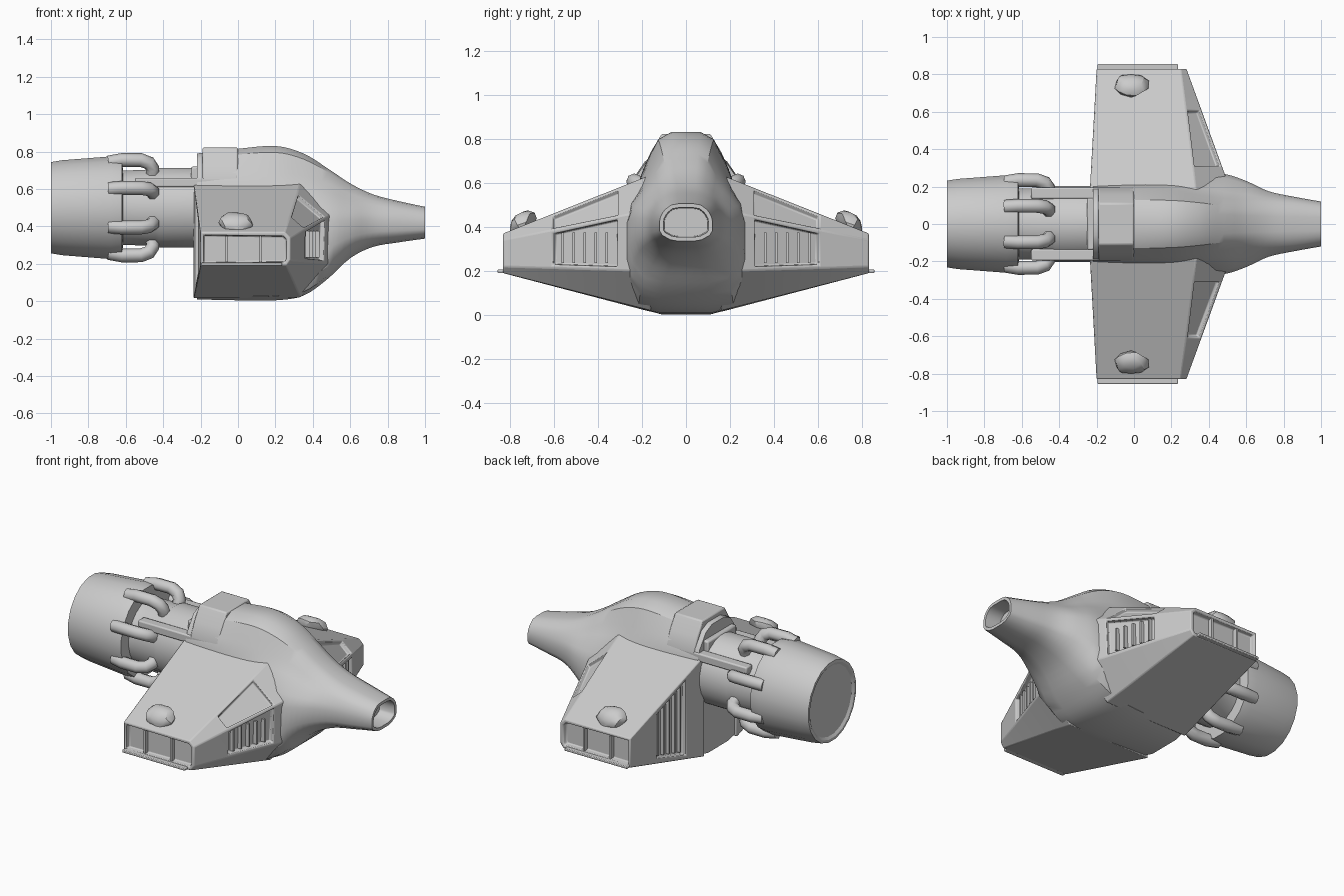
import bpy, bmesh, math, random
from mathutils import Vector

if "Cube" in bpy.data.objects:
    bpy.data.objects.remove(bpy.data.objects["Cube"])

random.seed(4)


def make(name, bm, mirror=False, bevel=0.0):
    me = bpy.data.meshes.new(name)
    bmesh.ops.recalc_face_normals(bm, faces=bm.faces[:])
    bm.to_mesh(me)
    bm.free()
    ob = bpy.data.objects.new(name, me)
    bpy.context.collection.objects.link(ob)
    if mirror:
        ob.modifiers.new("mirror", 'MIRROR').use_axis = (False, True, False)
    if bevel:
        b = ob.modifiers.new("bevel", 'BEVEL')
        b.width, b.segments, b.limit_method = bevel, 2, 'ANGLE'
    return ob


def loft(rings):
    """Skin closed rings; returns bmesh, side faces per bay, start and end cap."""
    bm = bmesh.new()
    vs = [[bm.verts.new(p) for p in r] for r in rings]
    n = len(rings[0])
    bays = [[bm.faces.new((a[j], a[(j + 1) % n], b[(j + 1) % n], b[j])) for j in range(n)]
            for a, b in zip(vs, vs[1:])]
    caps = [bm.faces.new(vs[0]), bm.faces.new(vs[-1])]
    bmesh.ops.recalc_face_normals(bm, faces=bm.faces[:])
    return bm, bays, caps


def recess(bm, face, rim, depth):
    bmesh.ops.inset_individual(bm, faces=[face], thickness=rim, depth=0)
    bmesh.ops.inset_individual(bm, faces=[face], thickness=0.004, depth=-depth)


def box(name, c, s, mirror=False, bevel=0.0):
    bm = bmesh.new()
    bmesh.ops.create_cube(bm, size=1)
    for v in bm.verts:
        v.co = Vector(c) + Vector([v.co[i] * s[i] for i in range(3)])
    return make(name, bm, mirror, bevel)


def lerp(a, b, t):
    return a + (b - a) * t


def catmull(rows, steps):
    out = []
    for i in range(len(rows) - 1):
        p = [rows[max(0, min(len(rows) - 1, i + k))] for k in (-1, 0, 1, 2)]
        for s in range(steps):
            t = s / steps
            out.append([0.5 * (2 * b + (c - a) * t + (2 * a - 5 * b + 4 * c - d) * t * t
                               + (3 * b - a - 3 * c + d) * t ** 3) for a, b, c, d in zip(*p)])
    return out + [list(rows[-1])]


def section(x, zb, zt, wb, wm, ws, zs, wt):
    h = zt - zb
    low = .14 if x < .5 else .2
    half = [(wt, zt), (ws, zs), (wm, zb + .6 * h), (wm, zb + low * h), (wb, zb)]
    pts = half + [(-y, z) for y, z in reversed(half)]
    ring = []
    for i, q in enumerate(pts):  # cut the corners so the hull reads rounded
        a, b = pts[i - 1], pts[(i + 1) % len(pts)]
        for o in (a, b):
            ring.append((x, lerp(q[0], o[0], .2), lerp(q[1], o[1], .2)))
    return ring


# Fuselage: x, bottom, top, bottom width, mid width, shoulder width/height, top width
hull = [(-.22, .01, .79, .17, .21, .2, .65, .1), (0, .005, .815, .18, .235, .2, .66, .11),
        (.2, .005, .83, .19, .25, .19, .66, .11), (.35, .03, .79, .2, .265, .17, .64, .1),
        (.48, .12, .71, .18, .268, .15, .61, .085), (.6, .23, .63, .12, .23, .14, .56, .075),
        (.72, .29, .572, .09, .175, .13, .53, .07), (.86, .315, .535, .075, .145, .12, .5, .065),
        (1, .335, .505, .06, .12, .1, .475, .06)]
bm, bays, caps = loft([section(*r) for r in catmull(hull, 4)])
recess(bm, caps[1], .018, .1)
make("fuselage", bm)

# Raised hatch behind the canopy
prof = [(.11, .822), (.16, .74), (.195, .66), (.195, .6)]
prof += [(-y, z) for y, z in reversed(prof)]
bm, _, _ = loft([[(x, y, z) for y, z in prof] for x in (-.19, 0)])
make("hatch", bm, bevel=.008)

# Wings, with recessed vents on front, chamfer, rear and tip
root = [(-.235, .025), (-.235, .62), (.33, .62), (.51, .47), (.5, .2), (.33, .03)]
tip = [(-.2, .19), (-.2, .37), (.25, .37), (.28, .34), (.28, .22), (.26, .19)]


def wing_pt(i, y):
    t = (y - .2) / .63
    return (lerp(root[i][0], tip[i][0], t), y, lerp(root[i][1], tip[i][1], t))


bm, bays, caps = loft([[wing_pt(i, y) for i in range(6)] for y in (.16, .3, .62, .83)])
recess(bm, bays[1][3], .022, .03)
recess(bm, bays[1][2], .018, .025)
recess(bm, bays[1][0], .04, .03)
recess(bm, caps[1], .022, .03)
make("wing", bm, True, .008)

# Vent slats, tip dividers and tip lip
for k in range(5):
    y = .36 + k * .05
    f = wing_pt(3, y)
    box("front_slat", (f[0] - .03, y, .305), (.03, .012, .14), True)
    r = wing_pt(0, y)
    top = wing_pt(1, y)[2]
    box("rear_slat", (r[0] + .022, y, (r[2] + top) / 2), (.02, .012, top - r[2] - .09), True)
for x in (-.06, .12):
    box("tip_divider", (x, .812, .28), (.012, .03, .14), True)
box("tip_lip", (.02, .83, .198), (.43, .05, .016), True, .004)

# Lumpy fitting on each wing
bm = bmesh.new()
bmesh.ops.create_icosphere(bm, subdivisions=2, radius=1)
for v in bm.verts:
    k = random.uniform(.82, 1.08)
    x, y, z = v.co * k
    v.co = (-.015 + x * .095, .745 + y * .065, .415 - y * .022 + z * .058)
make("wing_fitting", bm, True)


# Engine: lathed profile of (x, radius) about the drum axis
def lathe(name, prof, sides):
    rings = [[(x, .95 * r * math.cos(2 * math.pi * (k + .5) / sides),
               .5 + r * math.sin(2 * math.pi * (k + .5) / sides)) for k in range(sides)]
             for x, r in prof]
    return make(name, loft(rings)[0])


lathe("engine_drum", [(-.99, .215), (-1, .23), (-1, .247), (-.94, .257), (-.68, .278),
                      (-.62, .272), (-.615, .2)], 20)
lathe("engine_neck", [(-.65, .2), (-.44, .205), (-.42, .215), (-.15, .215)], 24)

# Pipe hooks around the engine
cu = bpy.data.curves.new("engine_hooks", 'CURVE')
cu.dimensions, cu.bevel_depth, cu.bevel_resolution = '3D', .037, 2
cu.use_fill_caps = True
for k in range(8):
    a = math.radians(22.5 + 45 * k)
    sp = cu.splines.new('POLY')
    path = [(-.69, .262), (-.62, .276), (-.52, .276), (-.475, .258), (-.455, .225), (-.46, .18)]
    sp.points.add(len(path) - 1)
    for p, (x, r) in zip(sp.points, path):
        p.co = (x, .92 * r * math.cos(a), .5 + r * math.sin(a), 1)
    sp.use_smooth = True
bpy.context.collection.objects.link(bpy.data.objects.new("engine_hooks", cu))

# Side rails and top step joining the neck to the hull
box("neck_rail", (-.3, .165, .635), (.5, .06, .05), True, .008)
box("neck_step", (-.21, 0, .665), (.08, .28, .11), False, .01)

bpy.ops.object.select_all(action='DESELECT')
for ob in bpy.context.collection.objects:
    if ob.type == 'MESH':
        ob.select_set(True)
        bpy.context.view_layer.objects.active = ob
bpy.ops.object.shade_smooth_by_angle(angle=math.radians(32))
